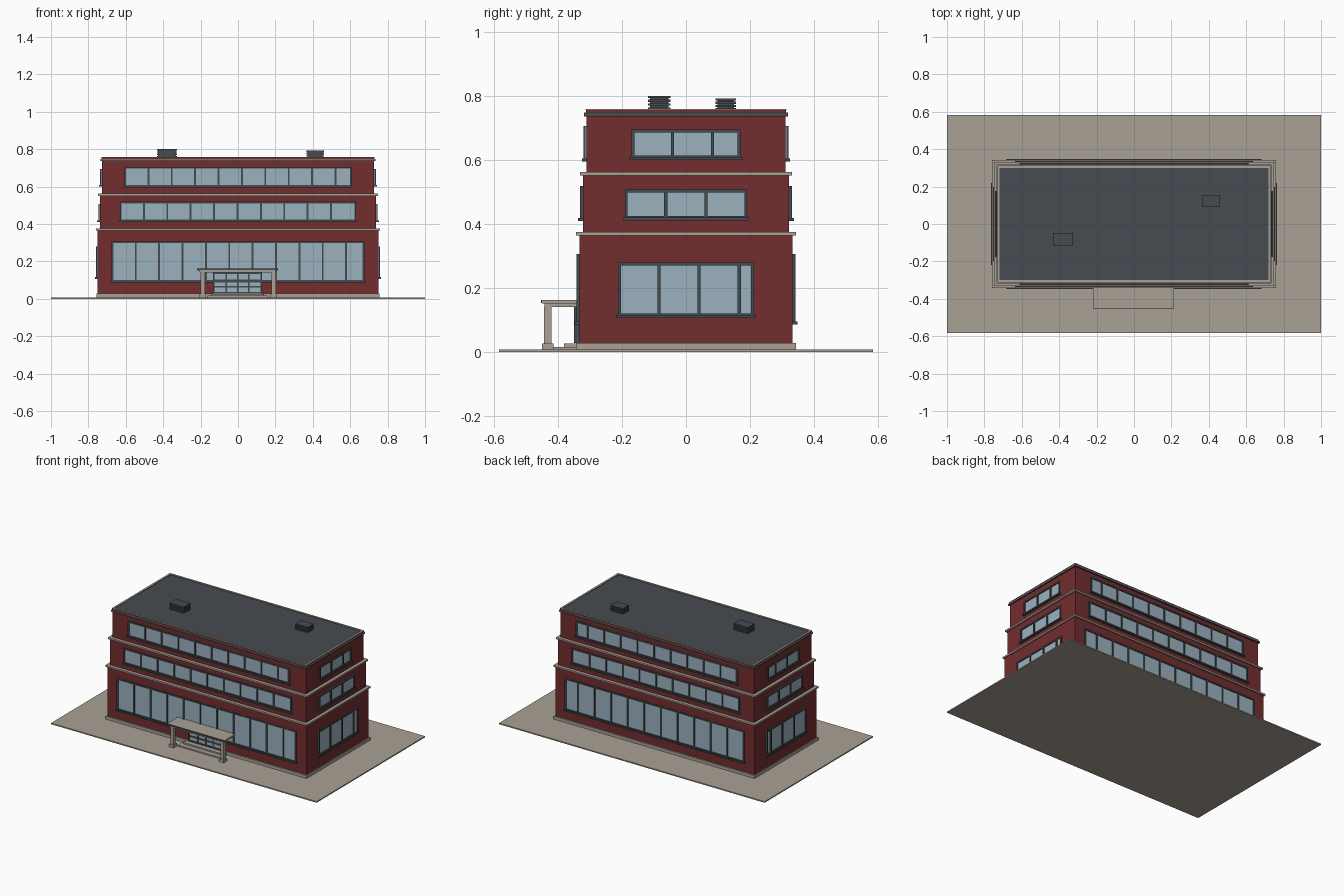
import bpy
import bmesh
from mathutils import Matrix, Vector

cube = bpy.data.objects.get("Cube")
if cube:
    bpy.data.objects.remove(cube, do_unlink=True)


def material(name, rgb):
    linear = [((c / 255 + 0.055) / 1.055) ** 2.4 for c in rgb] + [1.0]
    mat = bpy.data.materials.new(name)
    mat.use_nodes = True
    mat.diffuse_color = linear
    bsdf = next(n for n in mat.node_tree.nodes if n.type == "BSDF_PRINCIPLED")
    bsdf.inputs["Base Color"].default_value = linear
    return mat


BRICK = material("red brick", (115, 45, 47))
STONE = material("beige stone", (169, 161, 149))
GLASS = material("pale blue glass", (155, 177, 190))
METAL = material("dark grey metal", (68, 75, 79))
ROOF = material("slate roof", (71, 75, 81))


def boxes(name, mat, spans):
    """One object from boxes given as (x0, x1, y0, y1, z0, z1)."""
    bm = bmesh.new()
    for x0, x1, y0, y1, z0, z1 in spans:
        low, high = Vector((x0, y0, z0)), Vector((x1, y1, z1))
        size = high - low
        place = Matrix.Translation((low + high) / 2) @ Matrix.Diagonal((*size, 1))
        bmesh.ops.create_cube(bm, size=1, matrix=place)
    mesh = bpy.data.meshes.new(name)
    bm.to_mesh(mesh)
    bm.free()
    mesh.materials.append(mat)
    obj = bpy.data.objects.new(name, mesh)
    bpy.context.scene.collection.objects.link(obj)
    return obj


def block(name, mat, hx, hy, z0, z1):
    return boxes(name, mat, [(-hx, hx, -hy, hy, z0, z1)])


def on_wall(side, wall, u0, u1, n0, n1, z0, z1):
    """Box placed on a wall: u runs along it, n out from it."""
    sign = -1 if side in ("front", "left") else 1
    a, b = sorted((sign * (wall + n0), sign * (wall + n1)))
    if side in ("front", "back"):
        return (u0, u1, a, b, z0, z1)
    return (a, b, u0, u1, z0, z1)


def window_band(name, side, wall, half, z0, z1, pitch=0.125):
    """Glass strip with frame, mullions at a fixed pitch and a sill."""
    def part(*span):
        return on_wall(side, wall, *span)

    boxes(name + "_glass", GLASS, [part(-half, half, -0.01, 0.003, z0, z1)])
    t = 0.009
    bars = [part(-half, half, -0.01, t, z1 - t, z1),
            part(-half, half, -0.01, t, z0, z0 + t),
            part(-half, -half + t, -0.01, t, z0, z1),
            part(half - t, half, -0.01, t, z0, z1),
            part(-half - 0.006, half + 0.006, -0.01, 0.015, z0 - 0.005, z0 + 0.004)]
    u = -half + pitch + 0.003
    while u < half - 0.03:
        bars.append(part(u - 0.005, u + 0.005, -0.01, t, z0, z1))
        u += pitch
    boxes(name + "_frame", METAL, bars)


# Ground slab and plinth
block("ground_slab", STONE, 1.0, 0.583, 0, 0.008)
block("plinth", STONE, 0.757, 0.343, 0.008, 0.028)

# Storeys: name, half sizes, heights, long windows, short windows
storeys = [
    ("ground_floor", 0.75, 0.333, 0.028, 0.364, (0.675, 0.092, 0.307), (0.212, 0.112, 0.28)),
    ("middle_floor", 0.738, 0.322, 0.374, 0.551, (0.631, 0.415, 0.519), (0.191, 0.416, 0.507)),
    ("upper_floor", 0.728, 0.31, 0.561, 0.736, (0.607, 0.6, 0.705), (0.17, 0.605, 0.695)),
]
for name, hx, hy, z0, z1, long_band, short_band in storeys:
    block(name + "_walls", BRICK, hx, hy, z0, z1)
    for side in ("front", "back"):
        window_band(f"{name}_{side}_window", side, hy, *long_band)
    for side in ("left", "right"):
        window_band(f"{name}_{side}_window", side, hx, *short_band)

# Stone string courses between storeys
block("lower_cornice", STONE, 0.759, 0.343, 0.364, 0.375)
block("upper_cornice", STONE, 0.749, 0.331, 0.551, 0.562)

# Roof edge, parapet and roof deck
block("roof_cornice", METAL, 0.735, 0.318, 0.736, 0.746)


def ring(name, mat, hx, hy, w, z0, z1):
    boxes(name, mat, [(-hx, hx, -hy, -hy + w, z0, z1), (-hx, hx, hy - w, hy, z0, z1),
                      (-hx, -hx + w, -hy + w, hy - w, z0, z1),
                      (hx - w, hx, -hy + w, hy - w, z0, z1)])


ring("cornice_top", STONE, 0.735, 0.318, 0.02, 0.746, 0.748)
ring("parapet", BRICK, 0.73, 0.312, 0.012, 0.746, 0.756)
ring("parapet_cap", STONE, 0.731, 0.313, 0.013, 0.756, 0.759)
block("roof_deck", ROOF, 0.719, 0.301, 0.744, 0.755)


# Louvred roof vents
def vent(name, x, y, hx, hy, top):
    base = 0.752
    parts = [(x - hx + 0.006, x + hx - 0.006, y - hy + 0.006, y + hy - 0.006, base, top)]
    for i in range(4):
        z = base + (i + 1) * (top - base) / 4
        parts.append((x - hx, x + hx, y - hy, y + hy, z - 0.007, z))
    boxes(name, METAL, parts)


vent("front_roof_vent", -0.379, -0.083, 0.054, 0.035, 0.8)
vent("back_roof_vent", 0.413, 0.124, 0.047, 0.032, 0.792)

# Entrance canopy: slab, dark edging, columns with bases
boxes("canopy_slab", STONE, [(-0.218, 0.214, -0.45, -0.33, 0.152, 0.163),
                             (-0.205, 0.2, -0.442, -0.33, 0.141, 0.152)])
boxes("canopy_edging", METAL, [(-0.218, 0.214, -0.452, -0.45, 0.153, 0.163)])
columns, bases = [], []
for x in (-0.188, 0.19):
    columns.append((x - 0.012, x + 0.012, -0.443, -0.419, 0.02, 0.142))
    bases.append((x - 0.017, x + 0.017, -0.449, -0.413, 0.008, 0.027))
boxes("canopy_columns", STONE, columns)
boxes("column_bases", STONE, bases)

# Entrance steps
boxes("entrance_steps", STONE, [(-0.163, 0.157, -0.413, -0.33, 0.008, 0.017),
                                (-0.145, 0.14, -0.38, -0.33, 0.017, 0.027)])

# Glazed entrance doors
door = ("front", 0.333)
boxes("door_glass", GLASS, [on_wall(*door, -0.13, 0.126, 0, 0.011, 0.028, 0.14)])
door_bars = [on_wall(*door, -0.133, 0.129, 0, 0.016, z - 0.004, z + 0.004)
             for z in (0.032, 0.064, 0.098, 0.138)]
door_bars += [on_wall(*door, x - 0.004, x + 0.004, 0, 0.016, 0.028, 0.142)
              for x in (-0.129, -0.062, -0.002, 0.058, 0.125)]
boxes("door_frame", METAL, door_bars)
